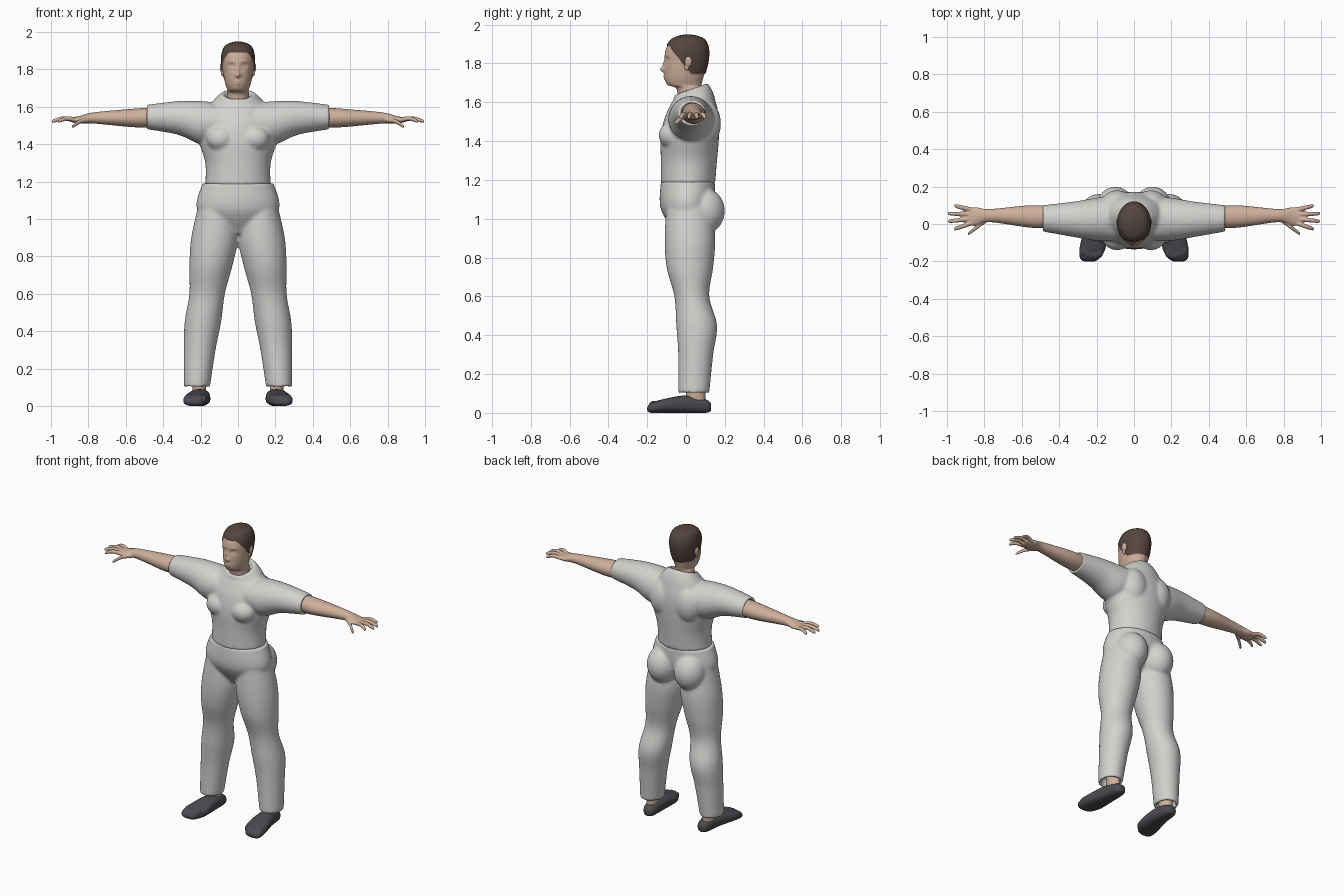
import bpy
import bmesh
from math import cos, sin, pi, tau, exp, copysign
from mathutils import Matrix, Vector

if "Cube" in bpy.data.objects:
    bpy.data.objects.remove(bpy.data.objects["Cube"], do_unlink=True)


def make_material(name, red, green, blue):
    material = bpy.data.materials.new(name)
    material.use_nodes = True
    colour = (red, green, blue, 1)
    material.diffuse_color = colour
    material.node_tree.nodes["Principled BSDF"].inputs["Base Color"].default_value = colour
    return material


cloth = make_material("light grey cloth", .64, .64, .62)
skin = make_material("skin", .62, .43, .33)
hair = make_material("dark brown hair", .09, .06, .05)
shoe = make_material("charcoal shoe", .07, .07, .08)


def spline(rows, steps):
    """Smooth interpolation through rows of numbers."""
    result = []
    last = len(rows) - 1
    for index in range(last):
        before, after = rows[max(index - 1, 0)], rows[min(index + 2, last)]
        columns = list(zip(before, rows[index], rows[index + 1], after))
        for step in range(steps):
            t = step / steps
            result.append([b + t * (c - a) / 2 + t * t * (a - 2.5 * b + 2 * c - d / 2)
                           + t ** 3 * (3 * b - a - 3 * c + d) / 2 for a, b, c, d in columns])
    return result + [list(rows[-1])]


def scaled_ring(ring, station, factor):
    """Copy a ring to another station, scaled about its own centre."""
    result = [station]
    for low, high in (ring[1:3], ring[3:5]):
        middle, half = (low + high) / 2, (high - low) / 2 * factor
        result += [middle - half, middle + half]
    return result


def loft(bm, axis, rows, steps=6, segments=40, power=2, hollow=0):
    """Closed skin over oval rings: station, then the extent along each cross axis."""
    rings = spline(rows, steps)
    if hollow:
        rim = rings[-1]
        rings += [scaled_ring(rim, rim[0], .8), scaled_ring(rim, rim[0] + hollow, .75)]
    loops = []
    for station, left, right, front, back in rings:
        loop = []
        for segment in range(segments):
            c, s = cos(tau * segment / segments), sin(tau * segment / segments)
            across = (left + right + (right - left) * copysign(abs(c) ** (2 / power), c)) / 2
            along = (front + back + (back - front) * copysign(abs(s) ** (2 / power), s)) / 2
            place = {"x": (station, across, along), "y": (across, station, along),
                     "z": (across, along, station)}[axis]
            loop.append(bm.verts.new(place))
        loops.append(loop)
    for low, high in zip(loops, loops[1:]):
        for k in range(segments):
            bm.faces.new((low[k - 1], low[k], high[k], high[k - 1]))
    bm.faces.new(loops[0])
    bm.faces.new(loops[-1])


def centred_loft(bm, rows, **options):
    """Upright loft on the middle plane: height, half width, front, back."""
    rings = [(height, -half, half, front, back) for height, half, front, back in rows]
    loft(bm, "z", rings, **options)


def ball(bm, centre, radii):
    matrix = Matrix.Translation(centre) @ Matrix.Diagonal((*radii, 1))
    bmesh.ops.create_uvsphere(bm, u_segments=32, v_segments=20, radius=1, matrix=matrix)


def mirror(bm):
    """Add the opposite side of everything made so far."""
    geometry = bm.verts[:] + bm.edges[:] + bm.faces[:]
    for element in bmesh.ops.duplicate(bm, geom=geometry)["geom"]:
        if isinstance(element, bmesh.types.BMVert):
            element.co.x *= -1


def finish(bm, name, materials, voxel=0, softness=0):
    """Turn the shapes into one object, blended together if a voxel size is given."""
    bmesh.ops.recalc_face_normals(bm, faces=bm.faces[:])
    for face in bm.faces:
        face.smooth = True
    mesh = bpy.data.meshes.new(name)
    bm.to_mesh(mesh)
    bm.free()
    for material in materials:
        mesh.materials.append(material)
    part = bpy.data.objects.new(name, mesh)
    bpy.context.collection.objects.link(part)
    if voxel:
        blend = part.modifiers.new("blend", "REMESH")
        blend.mode, blend.voxel_size, blend.use_smooth_shade = "VOXEL", voxel, True
        soften = part.modifiers.new("soften", "SMOOTH")
        soften.factor, soften.iterations = .5, softness


# Trousers: legs with open hems, seat and pelvis
bm = bmesh.new()
loft(bm, "z", [(1.08, .02, .21, -.1, .13), (.9, 0, .25, -.11, .15), (.75, .03, .26, -.1, .14),
               (.6, .07, .26, -.06, .12), (.45, .09, .285, -.05, .16),
               (.3, .12, .29, -.04, .14), (.1, .15, .29, -.04, .12)], hollow=.05)
ball(bm, centre=(.1, .09, 1.04), radii=(.1, .11, .12))
mirror(bm)
centred_loft(bm, [(1.19, .19, -.13, .15), (1.05, .22, -.13, .14), (.92, .1, -.05, .05)])
finish(bm, "trousers", [cloth], voxel=.009, softness=5)

# Shirt: open sleeves, chest, shoulder blades and a body with a tilted collar
bm = bmesh.new()
loft(bm, "x", [(.1, -.09, .15, 1.42, 1.62), (.2, -.09, .14, 1.4, 1.63),
               (.32, -.07, .12, 1.45, 1.63), (.49, -.04, .1, 1.48, 1.61)], hollow=-.05)
ball(bm, centre=(.09, -.07, 1.43), radii=(.08, .07, .07))
ball(bm, centre=(.09, .1, 1.49), radii=(.09, .08, .12))
mirror(bm)
centred_loft(bm, [(1.18, .175, -.13, .15), (1.3, .175, -.13, .16), (1.42, .21, -.13, .17),
                  (1.52, .21, -.11, .17), (1.61, .15, -.07, .15), (1.67, .09, -.06, .11)],
             hollow=-.03)
for vert in bm.verts:
    if abs(vert.co.x) < .13 and vert.co.z > 1.6:
        vert.co.z += (vert.co.y - .03) * min((vert.co.z - 1.6) * 6, .35)
finish(bm, "shirt", [cloth], voxel=.009, softness=4)


def finger(bm, base, tip):
    """Tapered, slightly arched digit."""
    base, tip = Vector(base), Vector(tip)
    rings = []
    for t, radius in ((0, .013), (.5, .012), (.9, .01), (1, .004)):
        x, y, z = base.lerp(tip, t)
        z += sin(pi * t) / 80
        rings.append((x, y - radius, y + radius, z - radius, z + radius))
    loft(bm, "x", rings, segments=16)


# Arms and hands: forearm with palm, then four fanned fingers and a thumb
bm = bmesh.new()
loft(bm, "x", [(.4, -.02, .09, 1.49, 1.6), (.55, -.02, .1, 1.49, 1.59),
               (.77, .01, .08, 1.51, 1.57), (.85, -.01, .09, 1.51, 1.55),
               (.9, 0, .08, 1.52, 1.54)])
for spread in (-1.5, -.5, .5, 1.5):
    finger(bm, base=(.87, .04 + spread * .024, 1.53),
           tip=(1 - spread ** 2 / 60, .035 + spread * .042, 1.52))
finger(bm, base=(.79, .02, 1.53), tip=(.89, -.055, 1.49))
mirror(bm)
finish(bm, "arms_and_hands", [skin], voxel=.0045, softness=2)

# Ankles
bm = bmesh.new()
loft(bm, "z", [(.04, .17, .24, 0, .1), (.2, .17, .25, 0, .1)])
mirror(bm)
finish(bm, "ankles", [skin])

# Shoes with softly moulded toes
bm = bmesh.new()
loft(bm, "y", [(.13, .18, .22, .01, .05), (.1, .16, .24, 0, .07), (0, .15, .26, 0, .09),
               (-.12, .15, .29, 0, .07), (-.18, .18, .29, 0, .05),
               (-.2, .21, .27, .01, .03)], power=2.5)
for toe in range(5):
    ball(bm, centre=(.18 + toe * .023, -.165 + abs(toe - 1.5) * .009, .043),
         radii=(.013, .03, .02))
mirror(bm)
finish(bm, "shoes", [shoe], voxel=.006, softness=2)

# Head and neck
bm = bmesh.new()
centred_loft(bm, [(1.6, .065, -.04, .09), (1.67, .058, -.05, .08), (1.69, .057, -.095, .08),
                  (1.73, .07, -.11, .09), (1.8, .082, -.11, .11), (1.87, .086, -.105, .115),
                  (1.92, .069, -.075, .095), (1.94, .03, -.03, .05), (1.944, .004, 0, .01)],
             steps=12, segments=112)


def in_hair(point):
    """Above a line falling from the forehead, past the ear, to the nape."""
    return point.z > max(1.75, min(1.89, 1.78 - 1.3 * point.y))


def push_face(point, x, z, width, height, depth):
    """Soft bump on the face, the same on both sides; negative depth comes forward."""
    point.y += depth * exp(-((abs(point.x) - x) / width) ** 2 - ((point.z - z) / height) ** 2)


for face in bm.faces:
    face.material_index = int(in_hair(face.calc_center_median()))
skull = Vector((0, .01, 1.82))
for vert in bm.verts:
    point = vert.co
    if in_hair(point):
        point += (point - skull).normalized() * .005
    elif point.y < -.03:
        # Nose, bridge, lips and the line between them, eye sockets, eyelids, brows
        push_face(point, x=0, z=1.768, width=.014, height=.012, depth=-.02)
        push_face(point, x=0, z=1.79, width=.008, height=.024, depth=-.01)
        push_face(point, x=0, z=1.73, width=.02, height=.012, depth=-.007)
        push_face(point, x=0, z=1.73, width=.024, height=.002, depth=.004)
        push_face(point, x=.033, z=1.817, width=.017, height=.012, depth=.011)
        push_face(point, x=.033, z=1.815, width=.011, height=.006, depth=-.006)
        push_face(point, x=.034, z=1.843, width=.022, height=.007, depth=-.004)
finish(bm, "head", [skin, hair])

# Ears: rim and lobe
bm = bmesh.new()
ball(bm, centre=(.086, .012, 1.81), radii=(.011, .019, .028))
ball(bm, centre=(.082, .004, 1.78), radii=(.009, .012, .016))
mirror(bm)
finish(bm, "ears", [skin], voxel=.003, softness=2)
